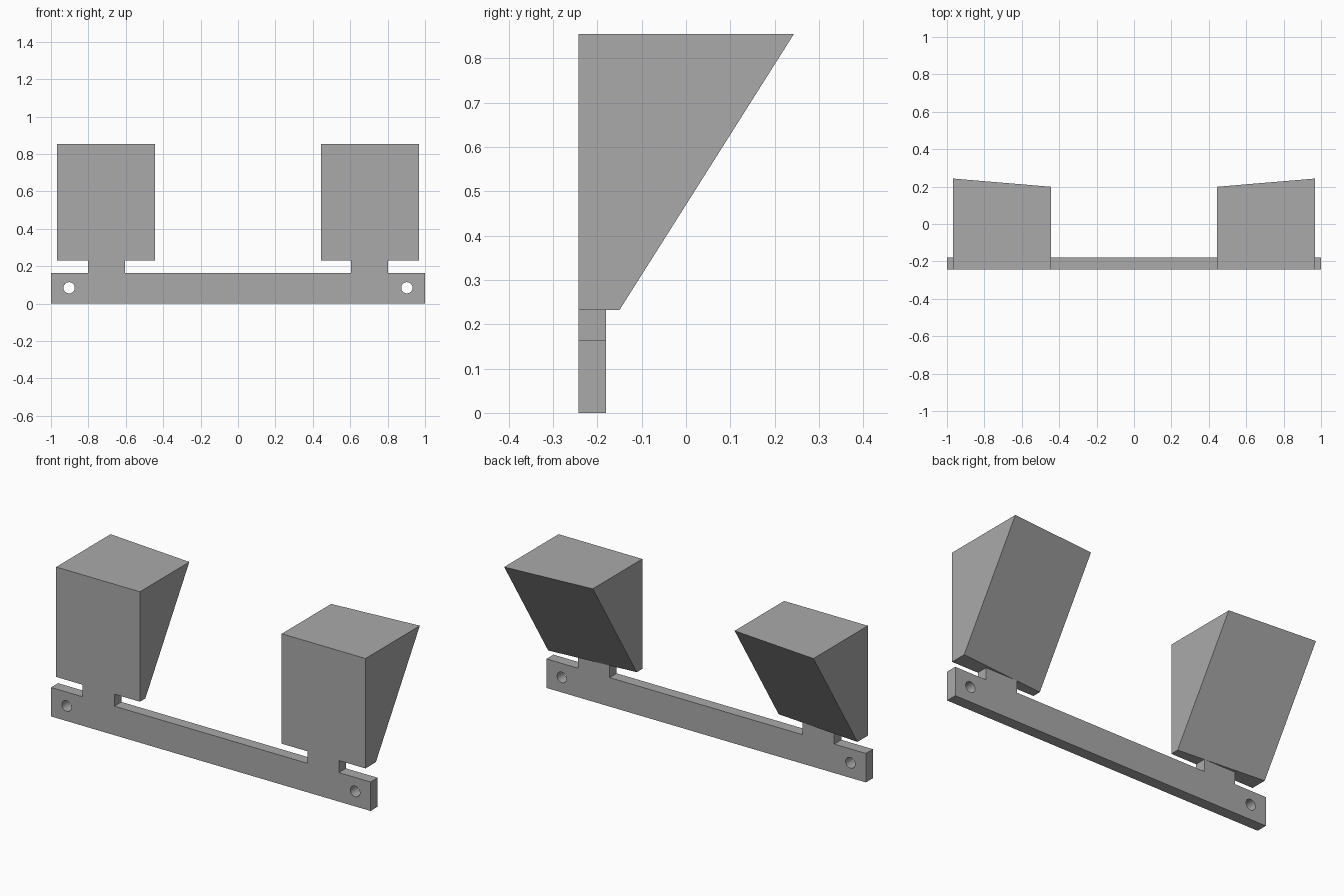
import bpy
import bmesh
from math import radians

cube = bpy.data.objects.get("Cube")
if cube:
    bpy.data.objects.remove(cube, do_unlink=True)

FRONT, BACK = -0.243, -0.18
BAR_TOP, BLOCK_BOTTOM, BLOCK_TOP = 0.164, 0.232, 0.854
INNER, OUTER = 0.444, 0.968
NECK_IN, NECK_OUT = 0.604, 0.802

grey = bpy.data.materials.new("plain grey")
grey.use_nodes = True
colour = (0.4, 0.4, 0.4, 1)
grey.diffuse_color = colour
grey.node_tree.nodes["Principled BSDF"].inputs["Base Color"].default_value = colour


def finish(name, bm):
    bmesh.ops.recalc_face_normals(bm, faces=bm.faces)
    mesh = bpy.data.meshes.new(name)
    bm.to_mesh(mesh)
    bm.free()
    mesh.materials.append(grey)
    obj = bpy.data.objects.new(name, mesh)
    bpy.context.collection.objects.link(obj)
    return obj


# Mounting bar with two necks, extruded from its front outline
half = [(1, 0), (1, BAR_TOP), (NECK_OUT, BAR_TOP), (NECK_OUT, BLOCK_BOTTOM),
        (NECK_IN, BLOCK_BOTTOM), (NECK_IN, BAR_TOP)]
outline = half + [(-x, z) for x, z in reversed(half)]
bm = bmesh.new()
face = bm.faces.new([bm.verts.new((x, FRONT, z)) for x, z in outline])
moved = bmesh.ops.extrude_face_region(bm, geom=[face])["geom"]
bmesh.ops.translate(bm, vec=(0, BACK - FRONT, 0),
                    verts=[g for g in moved if isinstance(g, bmesh.types.BMVert)])
bar = finish("mounting_bar", bm)

# Screw holes through the bar ends
for side in (-1, 1):
    bpy.ops.mesh.primitive_cylinder_add(
        vertices=32, radius=0.03, depth=0.3,
        location=(side * 0.903, (FRONT + BACK) / 2, 0.085), rotation=(radians(90), 0, 0))
    cutter = bpy.context.object
    cutter.name = "hole_cutter"
    cutter.hide_render = True
    cut = bar.modifiers.new("screw hole", "BOOLEAN")
    cut.object = cutter
    cut.solver = "EXACT"
    bpy.context.view_layer.objects.active = bar
    bpy.ops.object.modifier_apply(modifier=cut.name)
    bpy.data.objects.remove(cutter, do_unlink=True)

bpy.ops.object.select_all(action="DESELECT")
bar.select_set(True)
bpy.context.view_layer.objects.active = bar
bpy.ops.object.shade_smooth_by_angle(angle=radians(30))

# Wedge blocks: the sloping back is deeper at the top and on the outer side
for name, side in (("right_block", -1), ("left_block", 1)):
    bm = bmesh.new()
    rings = []
    for z, depth in ((BLOCK_BOTTOM, -0.15), (BLOCK_TOP, 0.243)):
        corners = [(INNER, FRONT), (OUTER, FRONT), (OUTER, depth), (INNER, depth - 0.044)]
        rings.append([bm.verts.new((side * x, y, z)) for x, y in corners])
    low, high = rings
    bm.faces.new(low)
    bm.faces.new(high)
    for i in range(4):
        j = (i + 1) % 4
        bm.faces.new((low[i], low[j], high[j], high[i]))
    finish(name, bm)
